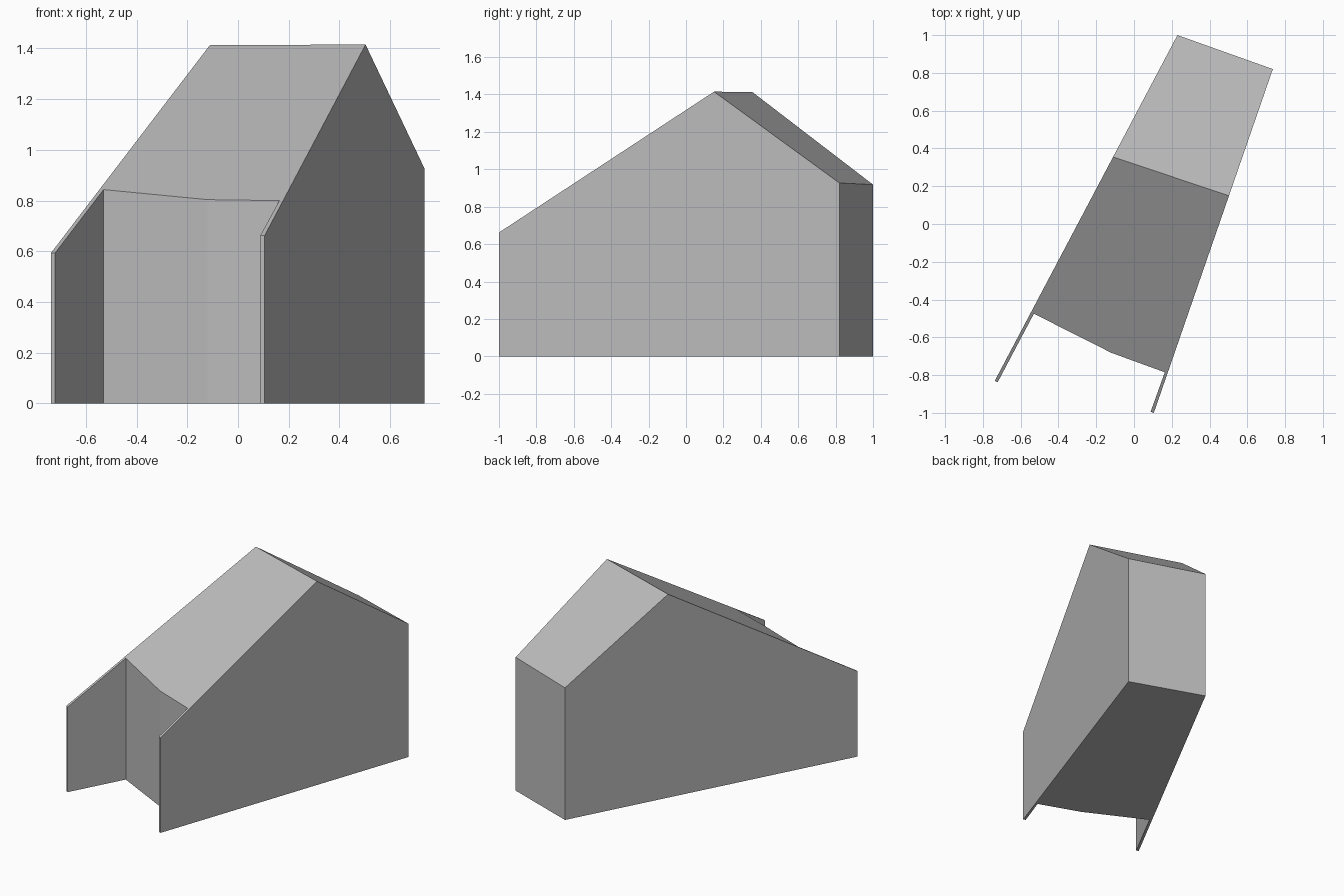
import bpy, bmesh
from mathutils import Vector

if "Cube" in bpy.data.objects:
    bpy.data.objects.remove(bpy.data.objects["Cube"])

grey = bpy.data.materials.new("plain grey")
grey.diffuse_color = (0.5, 0.5, 0.5, 1)
grey.use_nodes = True
grey.node_tree.nodes["Principled BSDF"].inputs["Base Color"].default_value = grey.diffuse_color

# Footprint: back wall, right wing wall, recessed bent front, left wing wall
footprint = [(0.23, 1.0), (-0.737, -0.83), (-0.722, -0.838), (-0.53, -0.475),
             (-0.12, -0.682), (0.163, -0.785), (0.088, -0.994), (0.105, -1.0),
             (0.735, 0.82)]

# Each roof slope is a plane through three points
ridge_l, ridge_r = Vector((-0.111, 0.355, 1.413)), Vector((0.502, 0.15, 1.415))
slopes = [(ridge_l, ridge_r, Vector((0.105, -1.0, 0.662))),
          (ridge_l, ridge_r, Vector((0.735, 0.82, 0.927)))]

bm = bmesh.new()
base = bm.faces.new([bm.verts.new((x, y, 0)) for x, y in footprint])
top = bmesh.ops.extrude_face_region(bm, geom=[base], use_keep_orig=True)["geom"]
bmesh.ops.translate(bm, vec=(0, 0, 2),
                    verts=[v for v in top if isinstance(v, bmesh.types.BMVert)])

# Trim the tall block with the roof slopes and cap each cut
for a, b, c in slopes:
    n = (b - a).cross(c - a).normalized()
    if n.z < 0:
        n = -n
    bmesh.ops.bisect_plane(bm, geom=bm.verts[:] + bm.edges[:] + bm.faces[:],
                           plane_co=a, plane_no=n, clear_outer=True)
    bmesh.ops.holes_fill(bm, edges=[e for e in bm.edges if e.is_boundary], sides=0)

bmesh.ops.recalc_face_normals(bm, faces=bm.faces[:])
mesh = bpy.data.meshes.new("house")
bm.to_mesh(mesh)
bm.free()
mesh.materials.append(grey)
house = bpy.data.objects.new("house", mesh)
bpy.context.collection.objects.link(house)
